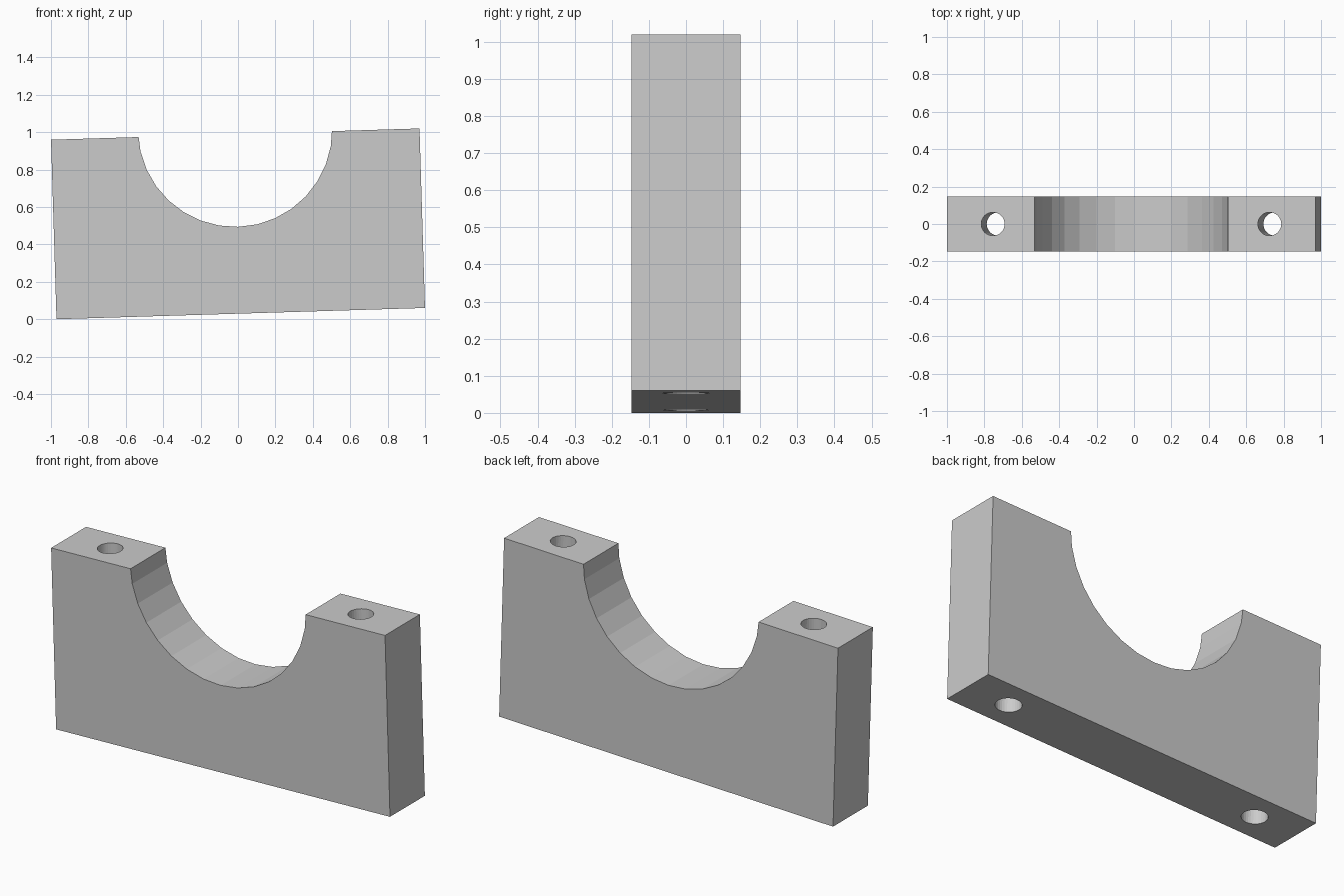
import bpy, bmesh, math
from mathutils import Matrix

if "Cube" in bpy.data.objects:
    bpy.data.objects.remove(bpy.data.objects["Cube"])

W, H, D = 1.971, 0.960, 0.294        # block size before tilting
R, RISE, SEG = 0.519, 0.023, 32      # saddle radius, centre above top face, sides
TILT = math.radians(1.75)
HOLE_X, HOLE_R = 0.74, 0.0625

# Local frame: origin at the middle of the top face
place = Matrix.Translation((-H * math.sin(TILT) / 2, 0,
                            W / 2 * math.sin(TILT) + H * math.cos(TILT))) \
    @ Matrix.Rotation(-TILT, 4, 'Y')


def add_object(name, bm):
    bmesh.ops.recalc_face_normals(bm, faces=bm.faces)
    mesh = bpy.data.meshes.new(name)
    bm.to_mesh(mesh)
    bm.free()
    ob = bpy.data.objects.new(name, mesh)
    bpy.context.collection.objects.link(ob)
    return ob


# Saddle block: outline with half-round cut, extruded through the depth
step = 2 * math.pi / SEG
arc = [(R * math.cos(math.pi + i * step), RISE + R * math.sin(math.pi + i * step))
       for i in range(1, SEG // 2)]
t = RISE / (RISE - arc[0][1])        # where the first arc side meets the top face
rim = R + t * (arc[-1][0] - R)
outline = [(-W / 2, 0), (-rim, 0)] + arc + [(rim, 0), (W / 2, 0), (W / 2, -H), (-W / 2, -H)]
bm = bmesh.new()
face = bm.faces.new([bm.verts.new((x, -D / 2, z)) for x, z in outline])
ext = bmesh.ops.extrude_face_region(bm, geom=[face])
bmesh.ops.translate(bm, vec=(0, D, 0),
                    verts=[g for g in ext['geom'] if isinstance(g, bmesh.types.BMVert)])
block = add_object("saddle_block", bm)

# Bolt holes through both shoulders
bm = bmesh.new()
for side in (-1, 1):
    bmesh.ops.create_cone(bm, cap_ends=True, segments=32, radius1=HOLE_R, radius2=HOLE_R,
                          depth=H + 0.2, matrix=Matrix.Translation((side * HOLE_X, 0, -H / 2)))
cutter = add_object("bolt_hole_cutter", bm)
cutter.hide_render = True

mod = block.modifiers.new("bolt_holes", 'BOOLEAN')
mod.operation, mod.solver, mod.object = 'DIFFERENCE', 'EXACT', cutter
bpy.context.view_layer.objects.active = block
bpy.ops.object.modifier_apply(modifier=mod.name)
bpy.data.objects.remove(cutter)

# Tilt the finished block so its low corner rests on the ground
block.matrix_world = place
